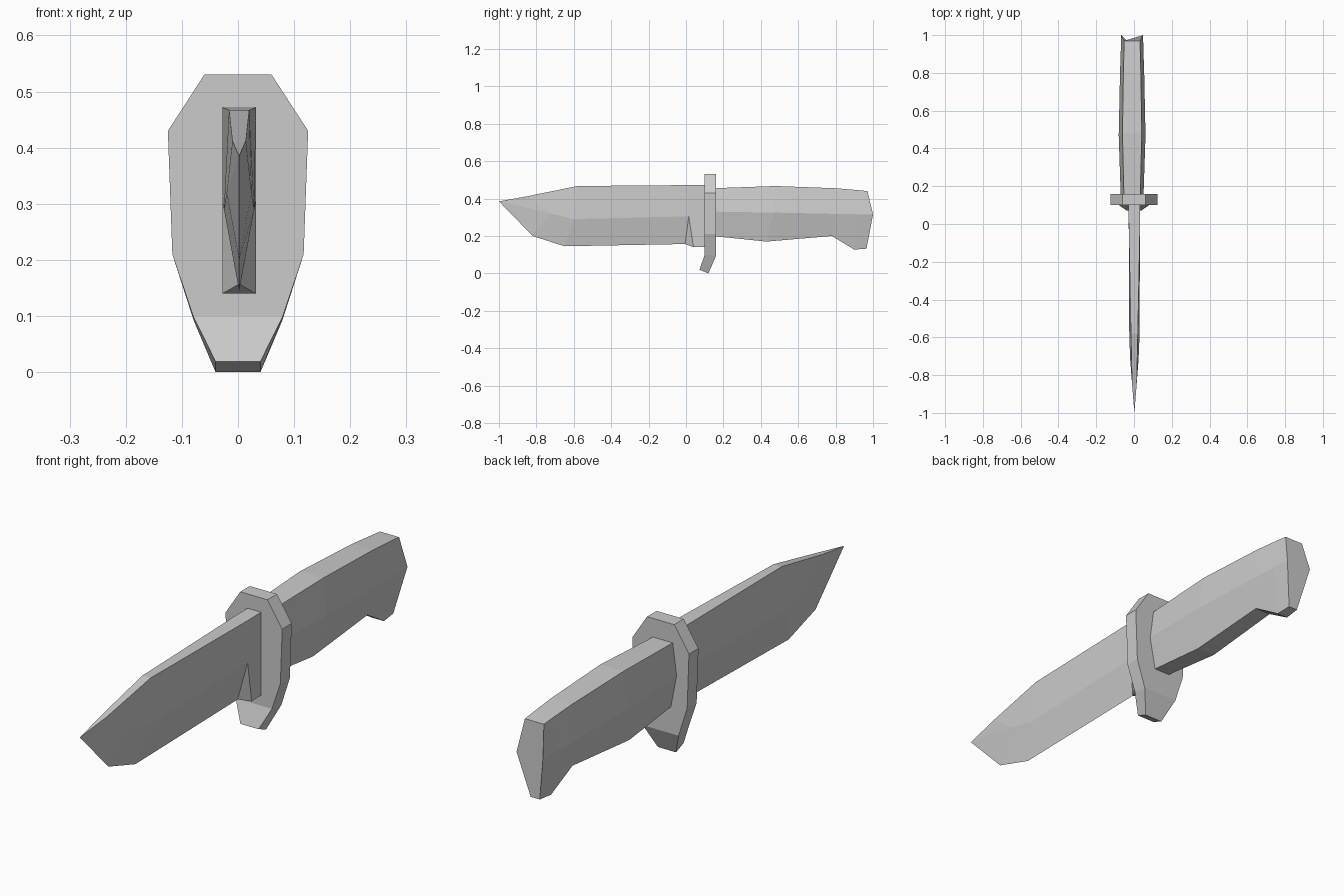
import bpy
import bmesh

cube = bpy.data.objects.get("Cube")
if cube:
    bpy.data.objects.remove(cube, do_unlink=True)

# One plain grey for the whole knife
GREY = (0.6, 0.6, 0.6, 1.0)
mat = bpy.data.materials.new("plain_grey")
mat.use_nodes = True
mat.diffuse_color = GREY
mat.node_tree.nodes["Principled BSDF"].inputs["Base Color"].default_value = GREY


def loft(name, rows, centre=0.0):
    """Skin a mirrored solid; each row lists (y, z, half_width) points down one side."""
    bm = bmesh.new()
    rings = []
    for row in rows:
        ring = [bm.verts.new((centre + w, y, z)) for y, z, w in row]
        ring += [bm.verts.new((centre - w, y, z)) for y, z, w in reversed(row)]
        rings.append(ring)
    count = len(rings[0])
    for a, b in zip(rings, rings[1:]):
        for i in range(count):
            j = (i + 1) % count
            bm.faces.new((a[i], a[j], b[j], b[i]))
    bm.faces.new(rings[0])
    bm.faces.new(rings[-1])
    # Points that meet at edges and the tip are welded together
    bmesh.ops.remove_doubles(bm, verts=bm.verts[:], dist=0.0005)
    bmesh.ops.recalc_face_normals(bm, faces=bm.faces[:])
    mesh = bpy.data.meshes.new(name)
    bm.to_mesh(mesh)
    bm.free()
    mesh.materials.append(mat)
    obj = bpy.data.objects.new(name, mesh)
    bpy.context.collection.objects.link(obj)
    return obj


# Blade: spine, ridge and cutting edge, from the guard to the tip
TIP = (-1.0, 0.385, 0.0)
loft("blade", [
    [(0.12, 0.473, 0.03), (0.12, 0.305, 0.03), (0.12, 0.143, 0.03)],
    [(0.015, 0.472, 0.03), (0.015, 0.305, 0.03), (0.04, 0.14, 0.03)],
    [(0.015, 0.472, 0.03), (0.015, 0.305, 0.03), (-0.005, 0.157, 0.0)],
    [(-0.58, 0.467, 0.018), (-0.6, 0.29, 0.027), (-0.65, 0.145, 0.0)],
    [(-0.85, 0.412, 0.012), (-0.72, 0.32, 0.022), (-0.82, 0.2, 0.0)],
    [TIP, TIP, TIP],
], centre=0.002)

# Handle: top, widest line and underside, from the guard to the pommel
loft("handle", [
    [(0.14, 0.455, 0.043), (0.14, 0.33, 0.06), (0.14, 0.2, 0.035)],
    [(0.48, 0.467, 0.051), (0.47, 0.325, 0.071), (0.43, 0.17, 0.04)],
    [(0.8, 0.455, 0.046), (0.8, 0.318, 0.064), (0.78, 0.2, 0.035)],
    [(0.92, 0.445, 0.043), (0.92, 0.316, 0.06), (0.9, 0.127, 0.024)],
    [(0.97, 0.44, 0.042), (1.0, 0.315, 0.058), (0.965, 0.132, 0.02)],
], centre=-0.01)

# Guard: front and back outline from the top down to the bent lower tab
outline = [(0.53, 0.06), (0.43, 0.125), (0.21, 0.117)]
guard_rows = [[(0.1, z, w), (0.16, z, w)] for z, w in outline]
guard_rows += [
    [(0.1, 0.1, 0.08), (0.16, 0.092, 0.079)],
    [(0.072, 0.019, 0.04), (0.12, 0.0, 0.04)],
]
loft("guard", guard_rows)
